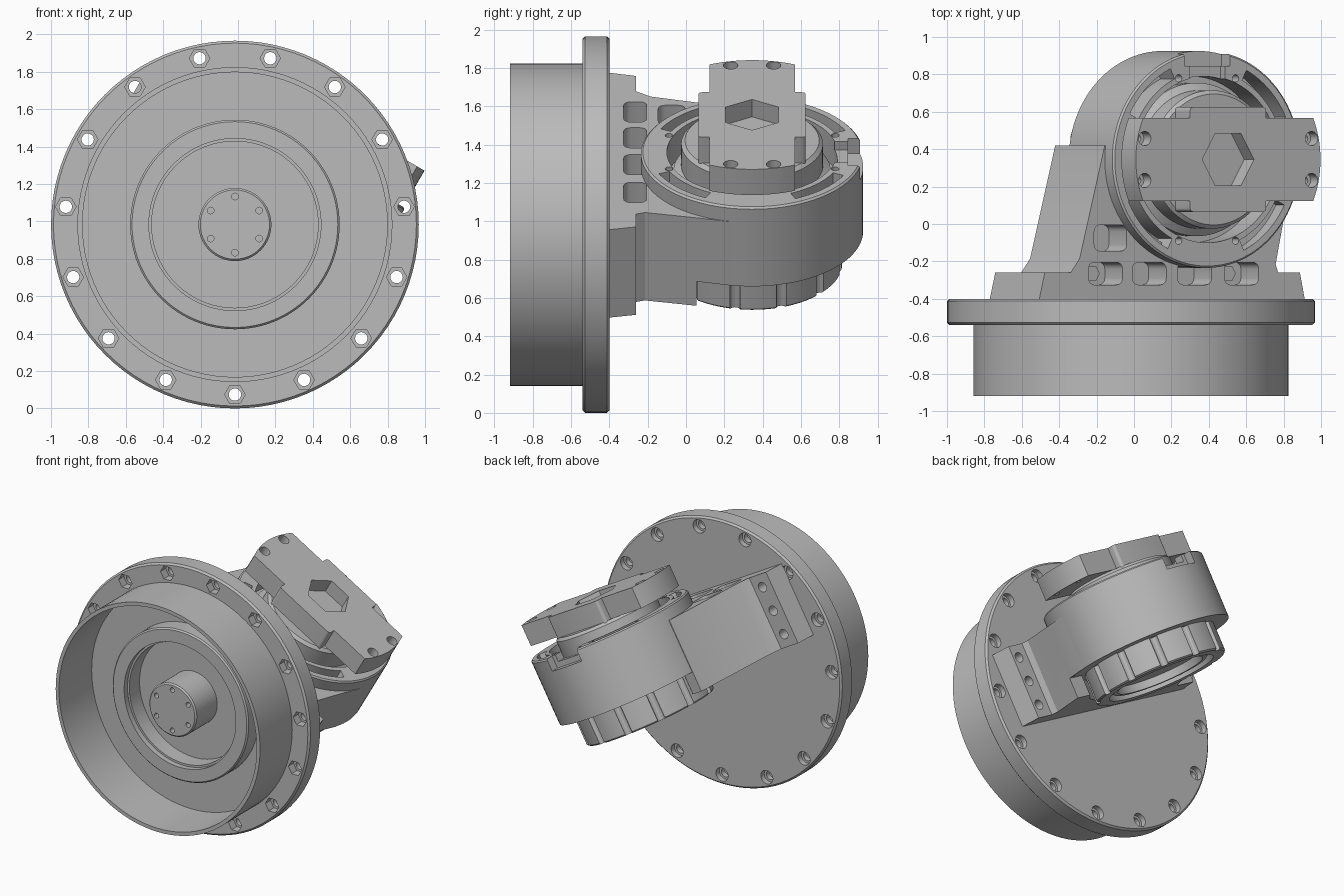
import bpy, bmesh
from math import cos, sin, pi, radians
from mathutils import Matrix

old = bpy.data.objects.get("Cube")
if old:
    bpy.data.objects.remove(old, do_unlink=True)

metal = bpy.data.materials.new("grey_metal")
metal.use_nodes = True
metal.diffuse_color = (0.5, 0.5, 0.5, 1)
for node in metal.node_tree.nodes:
    if node.type == 'BSDF_PRINCIPLED':
        node.inputs["Base Color"].default_value = (0.5, 0.5, 0.5, 1)

# Frames: the drum lies along y, the joint axis leans 30 degrees to the left
QUARTER = Matrix.Rotation(pi / 2, 4, 'X')
DRUM = Matrix.Translation((-0.0165, 0, 0.983)) @ QUARTER
JOINT = Matrix.Translation((0.126, 0.345, 0.9025)) @ Matrix.Rotation(pi / 6, 4, 'Y')
BOLTS = JOINT @ QUARTER


def finish(name, bm, frame):
    bmesh.ops.recalc_face_normals(bm, faces=bm.faces)
    mesh = bpy.data.meshes.new(name)
    bm.to_mesh(mesh)
    bm.free()
    mesh.materials.append(metal)
    obj = bpy.data.objects.new(name, mesh)
    obj.matrix_world = frame
    bpy.context.collection.objects.link(obj)
    return obj


def add_prism(bm, points, low, high):
    face = bm.faces.new([bm.verts.new((x, y, low)) for x, y in points])
    top = bmesh.ops.extrude_face_region(bm, geom=[face])["geom"]
    verts = [g for g in top if isinstance(g, bmesh.types.BMVert)]
    bmesh.ops.translate(bm, verts=verts, vec=(0, 0, high - low))


def prism(name, points, low, high, frame):
    bm = bmesh.new()
    add_prism(bm, points, low, high)
    return finish(name, bm, frame)


def lathe(name, profile, frame, steps=96):
    bm = bmesh.new()
    verts = [bm.verts.new((r, 0, z)) for r, z in profile]
    edges = [bm.edges.new(pair) for pair in zip(verts, verts[1:])]
    bmesh.ops.spin(bm, geom=verts + edges, cent=(0, 0, 0), axis=(0, 0, 1),
                   angle=2 * pi, steps=steps)
    bmesh.ops.remove_doubles(bm, verts=bm.verts, dist=0.0005)
    return finish(name, bm, frame)


def circle(radius, x=0, y=0, sides=20, turn=0):
    return [(x + radius * cos(turn + 2 * pi * i / sides),
             y + radius * sin(turn + 2 * pi * i / sides)) for i in range(sides)]


def box(x0, x1, y0, y1):
    return [(x0, y0), (x1, y0), (x1, y1), (x0, y1)]


def rounded(x, y, w, h, r=0.035):
    pts = []
    for k, (sx, sy) in enumerate(((1, 1), (-1, 1), (-1, -1), (1, -1))):
        pts += [(x + sx * (w - r) + r * cos(k * pi / 2 + t * pi / 8),
                 y + sy * (h - r) + r * sin(k * pi / 2 + t * pi / 8)) for t in range(5)]
    return pts


def arc(radius, start, end, n=14):
    angles = [start + (end - start) * i / n for i in range(n + 1)]
    return [(radius * cos(radians(a)), radius * sin(radians(a))) for a in angles]


def polar(radius, count, start):
    return [(radius * cos(radians(start) + 2 * pi * i / count),
             radius * sin(radians(start) + 2 * pi * i / count)) for i in range(count)]


def boolean(obj, cutters, frame, operation='DIFFERENCE'):
    """Each cutter is (outline, low, high) in the given frame."""
    for points, low, high in cutters:
        tool = prism("cutter", points, low, high, frame)
        tool.hide_render = True
        mod = obj.modifiers.new("cut", 'BOOLEAN')
        mod.operation, mod.solver, mod.object = operation, 'EXACT', tool
    bpy.context.view_layer.update()
    result = bpy.data.meshes.new_from_object(
        obj.evaluated_get(bpy.context.evaluated_depsgraph_get()))
    tools = [m.object for m in obj.modifiers]
    obj.modifiers.clear()
    obj.data = result
    for tool in tools:
        bpy.data.objects.remove(tool, do_unlink=True)


# Flanged drum with open skirt, inner collar and hub
drum = lathe("flanged_drum", [
    (0, .40), (.97, .40), (.983, .413), (.983, .527), (.97, .54), (.842, .54),
    (.842, .92), (.815, .92), (.815, .535), (.56, .535), (.56, .65), (.55, .66),
    (.46, .66), (.46, .62), (.445, .62), (.445, .50), (.195, .50), (.195, .74),
    (.185, .75), (0, .75)], DRUM)
cuts = []
for x, y in polar(.909, 15, -90):
    cuts += [(circle(.055, x, y, 6), .48, .6),
             (circle(.033, x, y), .35, .6),
             (circle(.05, x, y), .35, .44)]
cuts += [(circle(.018, x, y, 12), .70, .8) for x, y in polar(.15, 6, 90)]
boolean(drum, cuts, DRUM)

# Tilted bracket: wide foot on the flange and a tapering arm
bracket = prism("bracket", [
    (-.985, -.75), (.655, -.75), (.625, -.605), (.49, -.605), (.475, -.56),
    (.535, -.27), (.57, -.12), (.575, 0), (-.58, .075), (-.735, -.53),
    (-.79, -.605), (-.95, -.605)], -.09, .44, JOINT)
cuts = [(circle(.5, sides=64), -.2, .6), (box(.25, .8, -.29, .3), -.2, .056)]
for a in (-.575, -.305, -.025, .265):
    cuts.append((rounded(a, -.61, .105, .06), .25, .6))
cuts.append((rounded(-.545, -.42, .10, .07), .25, .6))
boolean(bracket, cuts, JOINT)
boolean(bracket, [(circle(.035, a, n), .5, .72)
                  for a in (-.865, .57) for n in (.0, .175, .35)], BOLTS)

# Bolt heads in two of the pockets
for a in (-.575, .265):
    prism("pocket_bolt", circle(.045, a, -.61, 6), .24, .30, JOINT)

# Round joint housing with a slotted rim and raised inner boss
housing = lathe("joint_housing", [
    (0, .055), (.58, .055), (.58, .52), (.57, .53), (.445, .53), (.445, .36),
    (.41, .36), (.41, .42), (.37, .45), (.37, .58), (.35, .60), (0, .60)], JOINT)
cuts = []
for k in range(4):
    turn = 90 * k
    cuts.append((arc(.535, turn + 25, turn + 63) + arc(.475, turn + 63, turn + 25), .38, .6))
    for side in (68, 112):
        if k % 2 == 0:
            a = radians(side + turn)
            cuts.append((circle(.02, .468 * cos(a), .468 * sin(a), 12), .45, .6))
cuts += [(box(-.14, .14, .50, .7), .44, .6), (box(-.11, .11, .40, .55), .48, .6)]
boolean(housing, cuts, JOINT)

# Lower bearing ring with grip notches around its edge
ring = lathe("lower_ring", [
    (0, .07), (.47, .07), (.47, -.145), (.46, -.155), (.38, -.155), (.38, -.11),
    (.34, -.11), (.34, -.135), (.31, -.135), (.31, -.08), (0, -.08)], JOINT)
boolean(ring, [(circle(.028, x, y, 12), -.3, .054) for x, y in polar(.47, 12, -11)], JOINT)

# Output plate: bar with rounded ends, wide middle block and hexagonal socket
plate = prism("output_plate", arc(.57, -23, 23) + arc(.57, 157, 203), .60, .755, JOINT)
boolean(plate, [(rounded(0, 0, .235, .28, .02), .42, .755)], JOINT, 'UNION')
cuts = [(circle(.16, sides=6), .65, .9)]
for sa in (-1, 1):
    for sb in (-1, 1):
        cuts += [(circle(.038, sa * .515, sb * .112), .68, .9),
                 (circle(.02, sa * .515, sb * .112, 12), .5, .9)]
boolean(plate, cuts, JOINT)

# Smooth round walls, keep machined edges crisp
bpy.ops.object.select_all(action='DESELECT')
for obj in (drum, bracket, housing, ring, plate):
    obj.select_set(True)
bpy.context.view_layer.objects.active = drum
bpy.ops.object.shade_smooth_by_angle(angle=radians(28))
